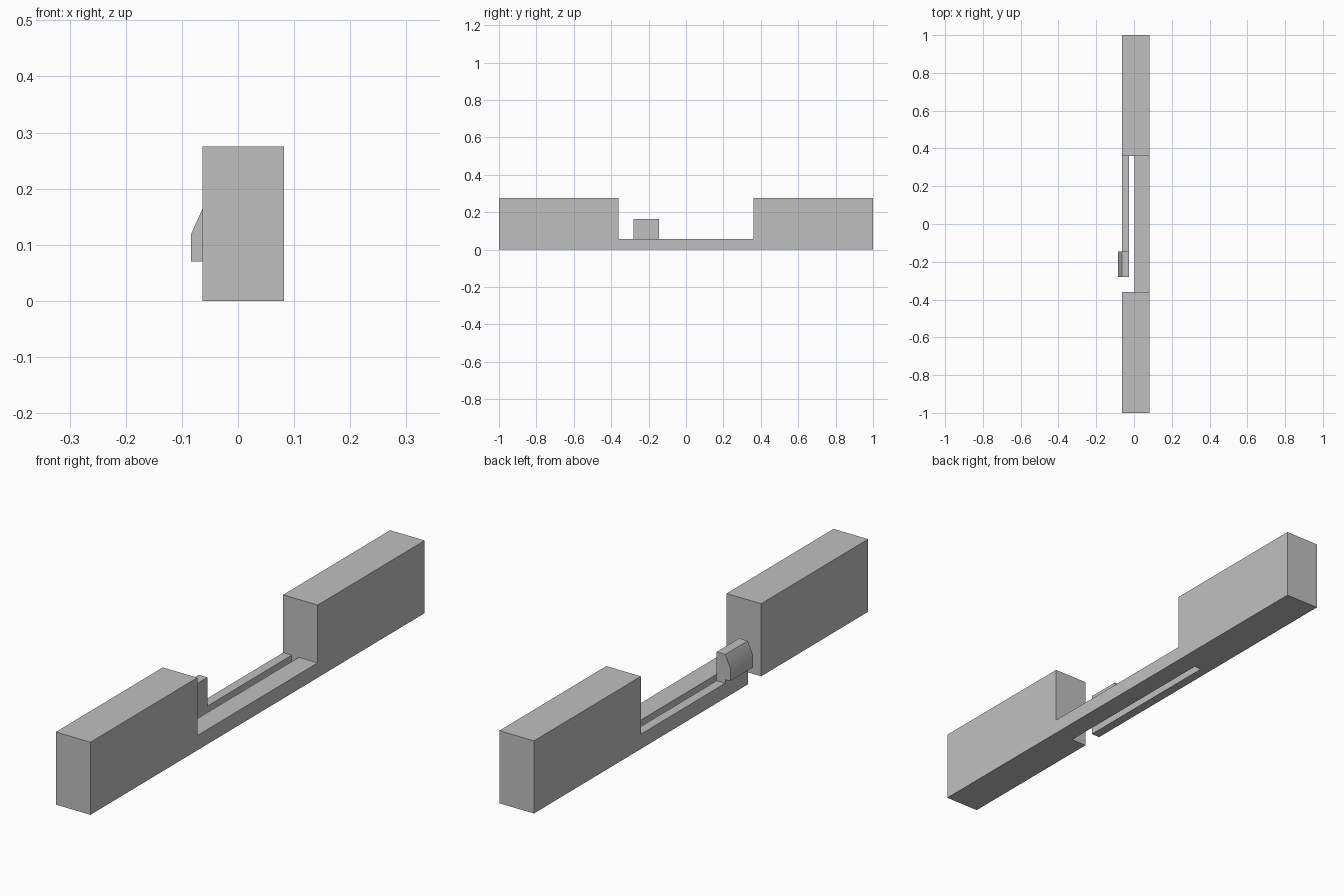
import bpy
import bmesh
from mathutils import Vector

default_cube = bpy.data.objects.get("Cube")
if default_cube:
    bpy.data.objects.remove(default_cube, do_unlink=True)

# Single grey material
grey = bpy.data.materials.new("grey")
grey.use_nodes = True
colour = (0.53, 0.53, 0.53, 1)
grey.diffuse_color = colour
grey.node_tree.nodes["Principled BSDF"].inputs["Base Color"].default_value = colour

# Main dimensions
OUTER, ARM_IN, BEAM_IN, INNER = -0.063, -0.027, 0.003, 0.082
BLOCK_Y, ARM_TIP, LATCH_END = 0.36, -0.28, -0.145
BAR_TOP, BLOCK_TOP = 0.056, 0.275


def finish(name, bm):
    """Clean the mesh and place it in the scene."""
    bmesh.ops.dissolve_limit(bm, angle_limit=0.01, verts=bm.verts[:], edges=bm.edges[:])
    bmesh.ops.recalc_face_normals(bm, faces=bm.faces[:])
    mesh = bpy.data.meshes.new(name)
    bm.to_mesh(mesh)
    bm.free()
    mesh.materials.append(grey)
    obj = bpy.data.objects.new(name, mesh)
    bpy.context.collection.objects.link(obj)
    return obj


def extrude(bm, faces, offset):
    """Extrude faces and return the moved copies."""
    geom = bmesh.ops.extrude_face_region(bm, geom=faces)["geom"]
    moved = [g for g in geom if isinstance(g, bmesh.types.BMVert)]
    bmesh.ops.translate(bm, verts=moved, vec=Vector(offset))
    return [g for g in geom if isinstance(g, bmesh.types.BMFace)]


# Frame: plan grid with the slot and the arm's end gap left out
xs = [OUTER, ARM_IN, BEAM_IN, INNER]
ys = [-1, -BLOCK_Y, ARM_TIP, BLOCK_Y, 1]
open_cells = {(0, 1), (1, 1), (1, 2)}
bm = bmesh.new()
grid = [[bm.verts.new((x, y, 0)) for y in ys] for x in xs]
plan = []
for i in range(len(xs) - 1):
    for j in range(len(ys) - 1):
        if (i, j) not in open_cells:
            plan.append(bm.faces.new((grid[i][j], grid[i + 1][j],
                                      grid[i + 1][j + 1], grid[i][j + 1])))

# Raise the bars, then the two end blocks
tops = extrude(bm, plan, (0, 0, BAR_TOP))
blocks = [f for f in tops if abs(f.calc_center_median().y) > BLOCK_Y]
extrude(bm, blocks, (0, 0, BLOCK_TOP - BAR_TOP))
finish("frame_with_spring_arm", bm)

# Latch: wedge-nosed profile standing on the arm's free end
bm = bmesh.new()
profile = [(ARM_IN, BAR_TOP), (ARM_IN, 0.165), (OUTER, 0.165),
           (-0.084, 0.118), (-0.084, 0.07), (OUTER, 0.07), (OUTER, BAR_TOP)]
face = bm.faces.new([bm.verts.new((x, ARM_TIP, z)) for x, z in profile])
extrude(bm, [face], (0, LATCH_END - ARM_TIP, 0))
latch = finish("latch", bm)

# Soften only the shallow bend on the latch nose
bpy.ops.object.select_all(action="DESELECT")
latch.select_set(True)
bpy.context.view_layer.objects.active = latch
bpy.ops.object.shade_smooth_by_angle()
